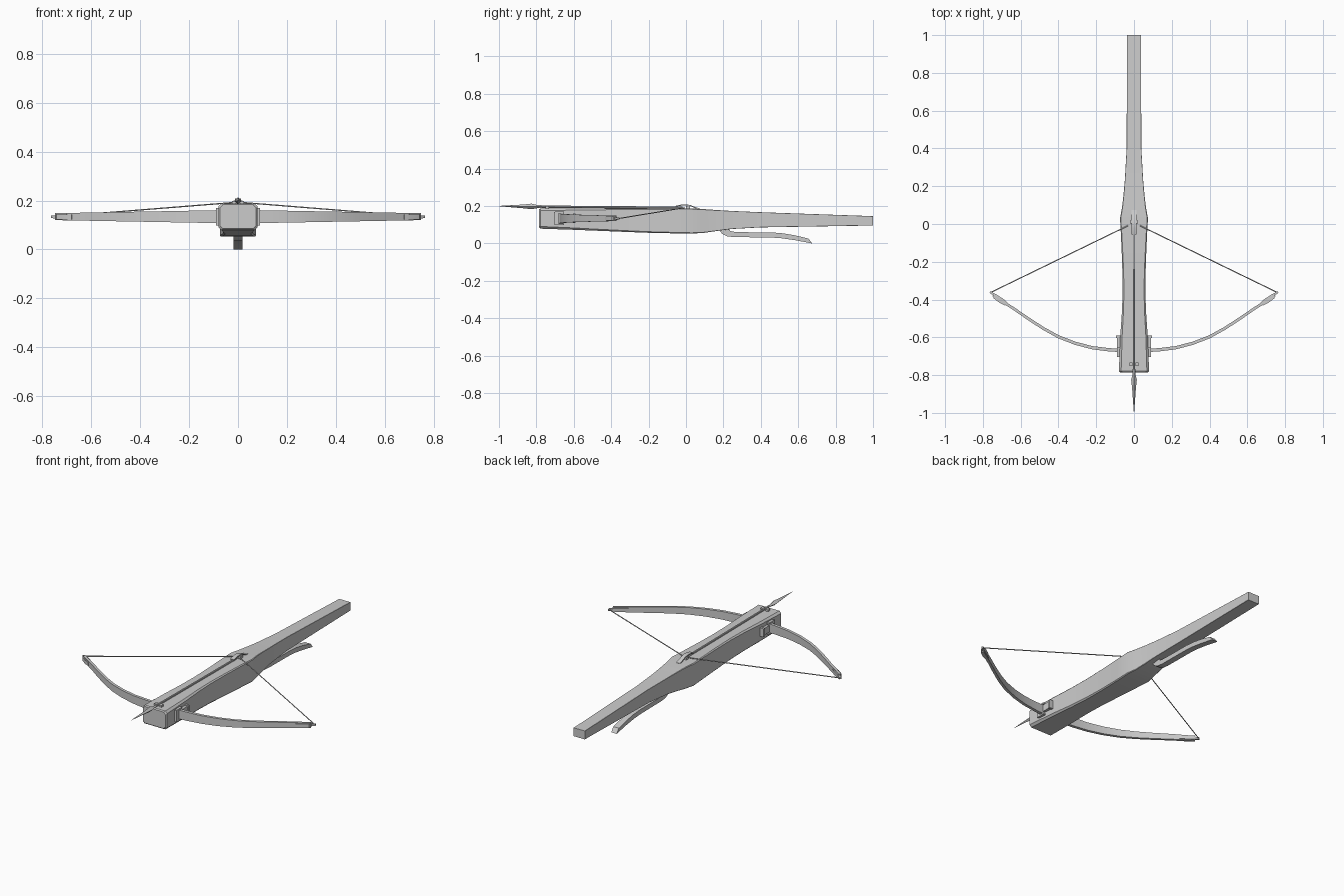
import bpy, bmesh, math
from mathutils import Vector


def loft(name, rings, angle=30):
    """Skin a closed solid through equal-sized rings of points."""
    bm = bmesh.new()
    vr = [[bm.verts.new(p) for p in r] for r in rings]
    n = len(rings[0])
    for a, b in zip(vr, vr[1:]):
        for i in range(n):
            j = (i + 1) % n
            bm.faces.new((a[i], a[j], b[j], b[i]))
    bm.faces.new(vr[0][::-1])
    bm.faces.new(vr[-1])
    bmesh.ops.recalc_face_normals(bm, faces=bm.faces)
    me = bpy.data.meshes.new(name)
    bm.to_mesh(me)
    bm.free()
    ob = bpy.data.objects.new(name, me)
    bpy.context.collection.objects.link(ob)
    bpy.context.view_layer.objects.active = ob
    ob.select_set(True)
    bpy.ops.object.shade_smooth_by_angle(angle=math.radians(angle))
    ob.select_set(False)
    return ob


def box(name, x0, x1, y0, y1, z0, z1):
    ring = lambda z: [(x0, y0, z), (x1, y0, z), (x1, y1, z), (x0, y1, z)]
    return loft(name, [ring(z0), ring(z1)])


def chamfer_ring(y, w, z0, z1, c):
    return [(-w + c, y, z0), (w - c, y, z0), (w, y, z0 + c), (w, y, z1 - c),
            (w - c, y, z1), (-w + c, y, z1), (-w, y, z1 - c), (-w, y, z0 + c)]


def strip(name, pts, w):
    """Bar in the YZ plane: pts are (y, z bottom, z top)."""
    return loft(name, [[(-w, y0, b), (w, y0, b), (w, y1, t), (-w, y1, t)]
                       for y0, b, y1, t in pts])


def rod(name, pts, n=8):
    """Round rod: pts are (position, radius)."""
    rings = []
    for i, (p, r) in enumerate(pts):
        d = Vector(pts[min(i + 1, len(pts) - 1)][0]) - Vector(pts[max(i - 1, 0)][0])
        u = d.cross(Vector((0, 0, 1))).normalized()
        v = u.cross(d).normalized()
        rings.append([Vector(p) + r * (math.cos(a) * u + math.sin(a) * v)
                      for a in (2 * math.pi * k / n for k in range(n))])
    return loft(name, rings, 40)


# Wooden stock: y, half width, bottom, top, edge chamfer
stock = [(-0.785, 0.074, 0.085, 0.183, 0.012), (-0.778, 0.08, 0.079, 0.188, 0.012),
         (-0.6, 0.073, 0.073, 0.188, 0.01), (-0.45, 0.063, 0.067, 0.188, 0.008),
         (-0.33, 0.06, 0.062, 0.188, 0.007), (-0.2, 0.063, 0.057, 0.188, 0.006),
         (-0.06, 0.069, 0.054, 0.188, 0.005), (0.03, 0.074, 0.053, 0.187, 0.004),
         (0.09, 0.063, 0.056, 0.184, 0.003), (0.16, 0.055, 0.066, 0.179, 0.002),
         (0.24, 0.048, 0.077, 0.174, 0.001), (0.4, 0.039, 0.086, 0.167, 0.001),
         (1.0, 0.037, 0.096, 0.146, 0.001)]
loft("stock", [chamfer_ring(*s) for s in stock])

# Long trigger lever under the stock
strip("trigger_lever", [(0.17, 0.085, 0.23, 0.085), (0.18, 0.067, 0.235, 0.068),
                        (0.195, 0.05, 0.25, 0.063), (0.22, 0.038, 0.28, 0.061),
                        (0.26, 0.034, 0.32, 0.060), (0.45, 0.032, 0.46, 0.059),
                        (0.51, 0.028, 0.52, 0.054), (0.58, 0.018, 0.58, 0.044),
                        (0.675, 0.0, 0.655, 0.026)], 0.018)

# Bow limbs, nocks and side brackets
path = [(0.05, -0.67), (0.13, -0.666), (0.22, -0.655), (0.31, -0.632), (0.4, -0.597),
        (0.48, -0.553), (0.56, -0.501), (0.64, -0.446), (0.70, -0.408), (0.745, -0.378)]
for side, s in (("left", -1), ("right", 1)):
    rings = []
    for i, (x, y) in enumerate(path):
        a, b = path[max(i - 1, 0)], path[min(i + 1, len(path) - 1)]
        t = Vector((b[0] - a[0], b[1] - a[1])).normalized()
        f = (x - 0.05) / 0.7
        k, h = 0.009 - 0.002 * f, 0.027 - 0.013 * f
        nx, ny = -t.y * k, t.x * k
        rings.append([(s * (x + p * nx), y + p * ny, 0.134 + q * h)
                      for p, q in ((-1, -1), (1, -1), (1, 1), (-1, 1))])
    loft("bow_limb_" + side, rings)
    tip = [(0.675, -0.424, 0.010), (0.70, -0.408, 0.014), (0.735, -0.384, 0.013),
           (0.745, -0.372, 0.006), (0.762, -0.360, 0.005)]
    loft("limb_nock_" + side,
         [[(s * (x + p * k * 0.55), y - p * k * 0.83, 0.133 + q * min(k, 0.011))
           for p, q in ((-1, -1), (1, -1), (1, 1), (-1, 1))] for x, y, k in tip])
    x0, x1 = sorted((s * 0.06, s * 0.09))
    box("bracket_rear_" + side, x0, x1, -0.652, -0.595, 0.115, 0.155)
    box("bracket_front_" + side, x0, x1, -0.705, -0.682, 0.1, 0.168)
    box("bracket_top_" + side, x0, x1, -0.7, -0.652, 0.161, 0.17)
    box("bracket_bottom_" + side, x0, x1, -0.7, -0.652, 0.098, 0.107)
    x0, x1 = sorted((s * 0.068, s * 0.096))
    box("bracket_wedge_" + side, x0, x1, -0.603, -0.59, 0.11, 0.16)

# Drawn bowstring
string = [(-0.758, -0.362, 0.133), (-0.03, -0.008, 0.191), (0.03, -0.008, 0.191), (0.758, -0.362, 0.133)]
for i, (a, b) in enumerate(zip(string, string[1:])):
    rod("bowstring_%d" % i, [(a, 0.0028), (b, 0.0028)], 6)

# Bolt: shaft and long tapered head
rod("bolt_shaft", [((0, -0.02, 0.191), 0.006), ((0, -0.80, 0.197), 0.006)])
rod("bolt_head", [((0, -0.77, 0.197), 0.007), ((0, -0.80, 0.197), 0.009),
                  ((0, -0.825, 0.198), 0.015), ((0, -0.87, 0.198), 0.010),
                  ((0, -1.0, 0.2), 0.0008)], 4)

# Bolt rest at the muzzle
for s in (-1, 1):
    x0, x1 = sorted((s * 0.008, s * 0.025))
    box("bolt_rest", x0, x1, -0.752, -0.732, 0.185, 0.199)

# Curved spring clip holding the bolt
strip("spring_clip", [(0.075, 0.18, 0.075, 0.187), (0.05, 0.188, 0.05, 0.194),
                      (0.025, 0.199, 0.025, 0.205), (0.0, 0.203, 0.0, 0.209),
                      (-0.025, 0.202, -0.025, 0.208), (-0.055, 0.197, -0.055, 0.201)], 0.012)
box("string_nut", -0.018, 0.018, 0.0, 0.022, 0.17, 0.2)
